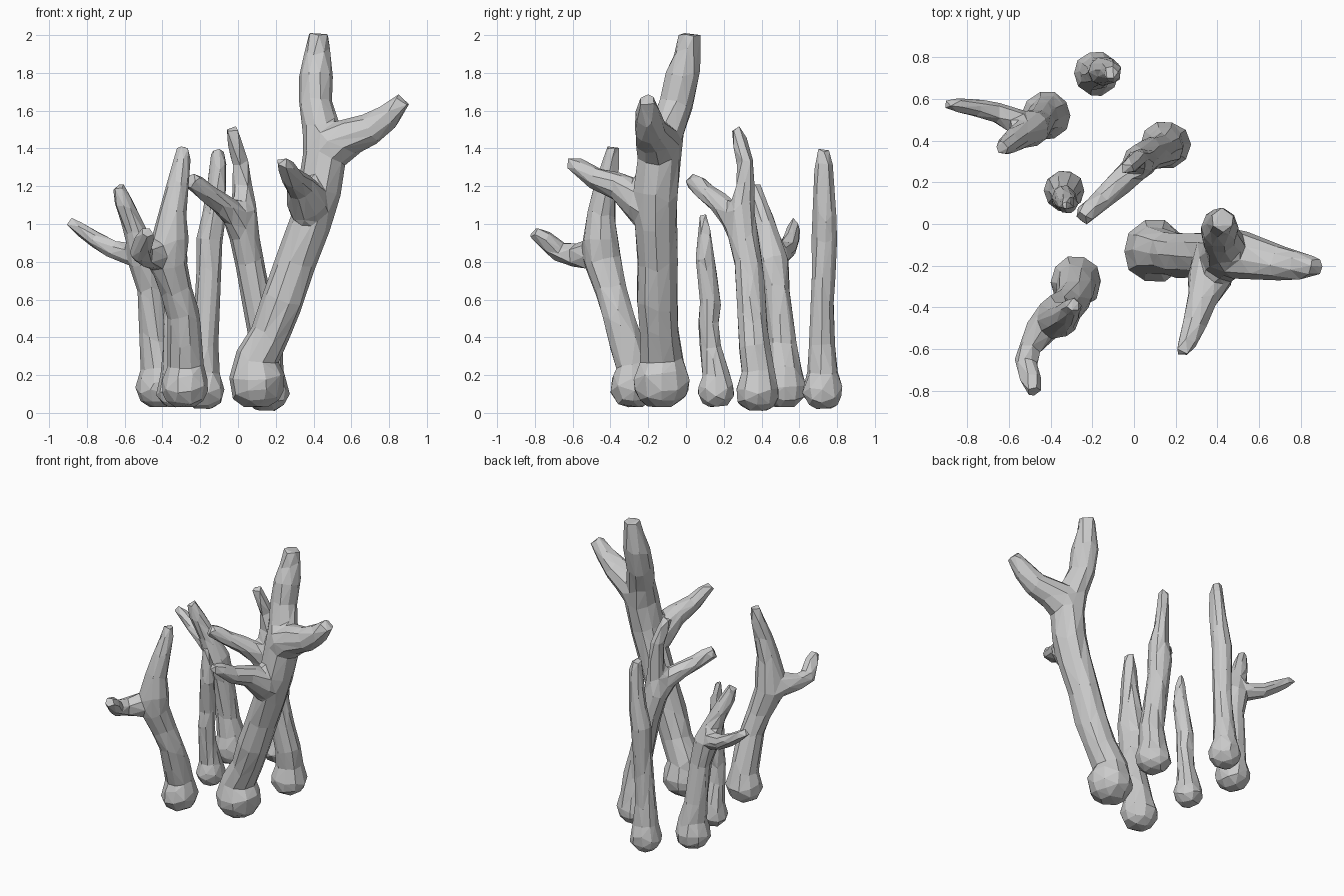
import bpy, bmesh, math, random
from mathutils import Vector

random.seed(4)
SIDES = 10


def bulb(x, y, z0, R):
    """Rounded foot: rings of a sphere narrowing into the stem."""
    return [(x, y, z0 + R * h, R * r) for h, r in
            ((0, .45), (.25, .8), (.6, 1), (1.0, 1.03), (1.4, .93), (1.8, .8))]


def tube(bm, pts):
    """Sweep a ring of varying radius along (x, y, z, r) points, rounding the tip."""
    P = [Vector(p[:3]) for p in pts]
    R = [p[3] for p in pts]
    rings = []
    for i, p in enumerate(P):
        t = (P[min(i + 1, len(P) - 1)] - P[max(i - 1, 0)]).normalized()
        q = Vector((0, 0, 1)).rotation_difference(t)
        ring = []
        for k in range(SIDES):
            a = math.tau * k / SIDES
            r = R[i] * random.uniform(.97, 1.07)
            ring.append(bm.verts.new(p + q @ Vector((r * math.cos(a), r * math.sin(a), 0))))
        rings.append(ring)
    for a, b in zip(rings, rings[1:]):
        for k in range(SIDES):
            j = (k + 1) % SIDES
            bm.faces.new((a[k], a[j], b[j], b[k]))
    bm.faces.new(rings[0][::-1])
    bm.faces.new(rings[-1])


def coral(name, faces, *paths):
    bm = bmesh.new()
    for p in paths:
        tube(bm, p)
    me = bpy.data.meshes.new(name)
    bm.to_mesh(me)
    bm.free()
    ob = bpy.data.objects.new(name, me)
    bpy.context.collection.objects.link(ob)
    # fuse the branches, soften the forks, then facet
    m = ob.modifiers.new("fuse", 'REMESH')
    m.mode, m.voxel_size = 'VOXEL', .018
    m = ob.modifiers.new("soften", 'SMOOTH')
    m.factor, m.iterations = .5, 3
    dg = bpy.context.evaluated_depsgraph_get()
    n = len(ob.evaluated_get(dg).data.polygons) * 2
    m = ob.modifiers.new("facet", 'DECIMATE')
    m.ratio = faces / n
    dg = bpy.context.evaluated_depsgraph_get()
    final = bpy.data.meshes.new_from_object(ob.evaluated_get(dg))
    ob.modifiers.clear()
    ob.data = final
    for f in final.polygons:
        f.use_smooth = False


# tall forked coral, right
coral("large_coral", 420,
      bulb(.10, -.13, .03, .145) + [
          (.17, -.14, .42, .105), (.24, -.15, .60, .11), (.31, -.15, .80, .108),
          (.38, -.16, 1.0, .112), (.43, -.16, 1.18, .118), (.46, -.14, 1.36, .115),
          (.44, -.10, 1.5, .095), (.41, -.05, 1.64, .09), (.41, -.02, 1.78, .09),
          (.42, .01, 1.90, .07), (.425, .02, 2.01, .055)],
      [(.43, -.14, 1.30, .10), (.50, -.15, 1.42, .12), (.60, -.17, 1.47, .10),
       (.70, -.19, 1.50, .085), (.79, -.20, 1.57, .07), (.86, -.205, 1.64, .05),
       (.885, -.205, 1.665, .03)],
      [(.40, -.12, 1.02, .10), (.37, -.24, 1.12, .11), (.33, -.36, 1.20, .075),
       (.29, -.48, 1.24, .06), (.25, -.58, 1.31, .045), (.235, -.625, 1.335, .03)])

# front left coral with a forward branch
coral("front_coral", 270,
      bulb(-.28, -.28, .03, .12) + [
          (-.28, -.32, .38, .09), (-.29, -.36, .52, .085), (-.33, -.40, .66, .085),
          (-.37, -.44, .80, .10), (-.36, -.455, .92, .095), (-.35, -.45, 1.05, .075),
          (-.32, -.43, 1.2, .058), (-.295, -.395, 1.34, .045), (-.29, -.39, 1.41, .033)],
      [(-.37, -.42, .78, .08), (-.44, -.50, .84, .078), (-.50, -.59, .835, .06),
       (-.52, -.67, .85, .055), (-.495, -.75, .92, .05), (-.48, -.81, .96, .033)])

# back right coral with a branch towards the left
coral("back_right_coral", 270,
      bulb(.15, .38, .01, .115) + [
          (.15, .36, .35, .085), (.12, .35, .5, .08), (.09, .34, .65, .078),
          (.06, .33, .8, .078), (.03, .30, .95, .082), (.03, .295, 1.08, .068),
          (.025, .31, 1.2, .052), (.015, .315, 1.32, .045), (-.015, .285, 1.43, .042),
          (-.035, .265, 1.51, .033)],
      [(.04, .31, .90, .065), (-.02, .24, 1.05, .07), (-.09, .18, 1.11, .06),
       (-.16, .11, 1.16, .052), (-.22, .06, 1.21, .052), (-.255, .03, 1.235, .04)])

# left coral with a sideways branch
coral("left_coral", 250,
      bulb(-.42, .52, .03, .115) + [
          (-.44, .51, .36, .078), (-.45, .50, .5, .075), (-.46, .48, .65, .072),
          (-.49, .46, .8, .085), (-.53, .43, .93, .066), (-.57, .41, 1.03, .055),
          (-.61, .38, 1.12, .05), (-.635, .365, 1.205, .033)],
      [(-.47, .46, .78, .06), (-.56, .49, .84, .062), (-.65, .53, .86, .05),
       (-.74, .555, .91, .045), (-.83, .57, .97, .038), (-.90, .575, 1.015, .025)])

# small single stalk
coral("small_stalk", 150,
      bulb(-.335, .16, .03, .095) + [
          (-.34, .13, .35, .06), (-.34, .12, .48, .058), (-.335, .13, .58, .058),
          (-.33, .115, .7, .054), (-.32, .10, .82, .052), (-.32, .10, .94, .04),
          (-.33, .09, 1.06, .018)])

# tall single stalk at the back
coral("back_stalk", 170,
      bulb(-.18, .725, .02, .105) + [
          (-.175, .72, .36, .07), (-.165, .72, .55, .066), (-.155, .73, .75, .066),
          (-.15, .735, .92, .07), (-.125, .735, 1.05, .062), (-.11, .73, 1.2, .055),
          (-.105, .73, 1.31, .048), (-.11, .725, 1.4, .033)])
